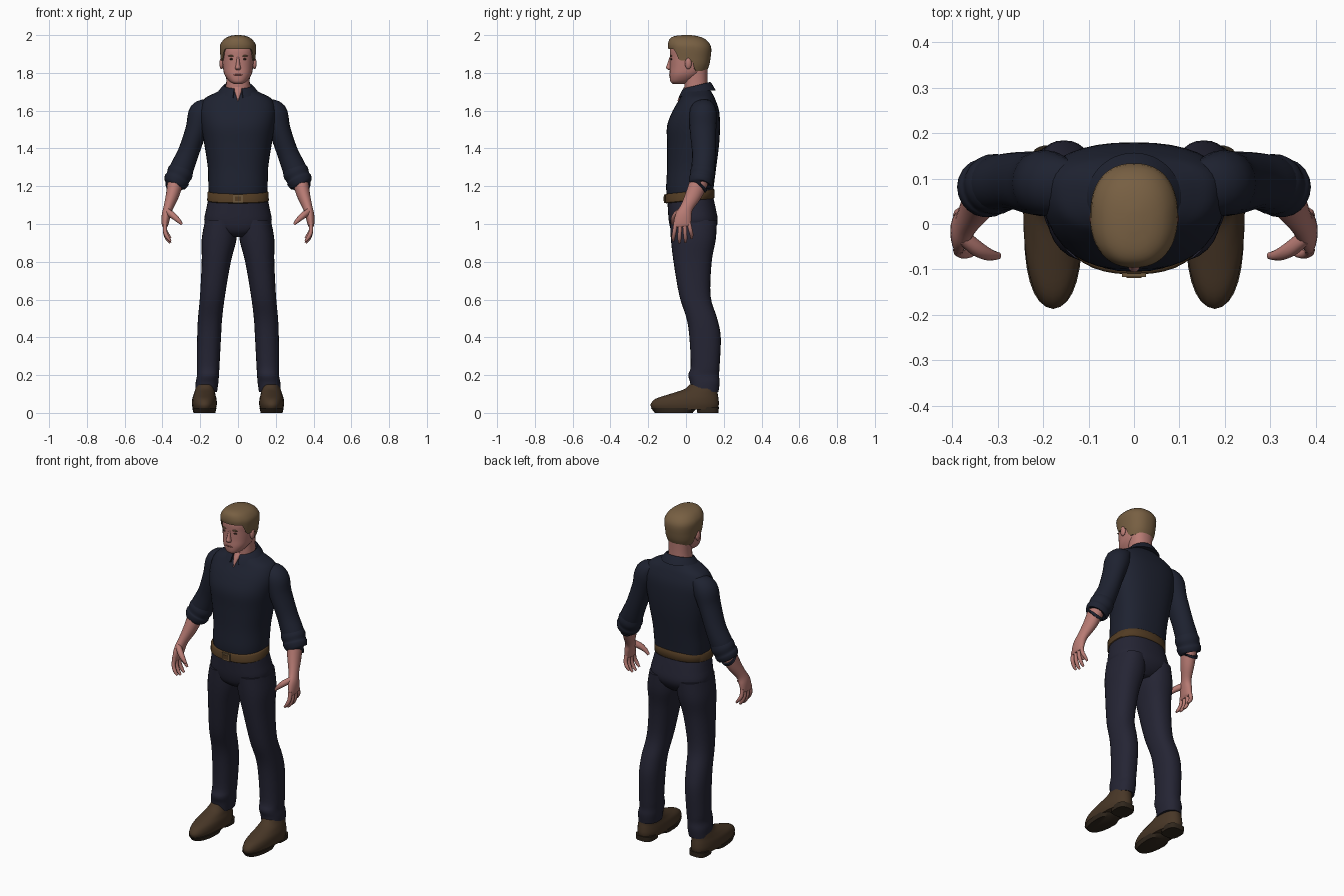
import bpy
import bmesh
from math import sin, cos, pi, radians, copysign
from mathutils import Vector

old = bpy.data.objects.get("Cube")
if old:
    bpy.data.objects.remove(old, do_unlink=True)


def material(name, *rgb):
    mat = bpy.data.materials.new(name)
    mat.use_nodes = True
    mat.diffuse_color = (*rgb, 1)
    mat.node_tree.nodes["Principled BSDF"].inputs["Base Color"].default_value = (*rgb, 1)
    return mat


SHIRT = material("navy shirt", .013, .016, .030)
TROUSERS = material("dark trousers", .018, .018, .034)
SKIN = material("skin", .48, .20, .175)
HAIR = material("light brown hair", .185, .115, .055)
BELT = material("belt leather", .085, .045, .017)
SHOE = material("shoe leather", .065, .038, .020)
SOLE = material("dark sole", .030, .020, .012)
BUCKLE = material("buckle brass", .15, .095, .045)
DARK = material("eye brown", .05, .025, .018)
LIPS = material("lips", .30, .09, .08)


def finish(name, bm, mat, angle=50):
    """Turn a bmesh into a smooth-shaded object with one colour."""
    bmesh.ops.recalc_face_normals(bm, faces=bm.faces)
    mesh = bpy.data.meshes.new(name)
    bm.to_mesh(mesh)
    bm.free()
    mesh.materials.append(mat)
    obj = bpy.data.objects.new(name, mesh)
    bpy.context.collection.objects.link(obj)
    bpy.ops.object.select_all(action="DESELECT")
    obj.select_set(True)
    bpy.context.view_layer.objects.active = obj
    bpy.ops.object.shade_smooth_by_angle(angle=radians(angle))
    return obj


def skin_rings(name, rings, mat, side=1):
    """Bridge a list of closed rings and cap both ends."""
    bm = bmesh.new()
    rows = [[bm.verts.new((p[0] * side, p[1], p[2])) for p in ring] for ring in rings]
    count = len(rows[0])
    for low, high in zip(rows, rows[1:]):
        for i in range(count):
            j = (i + 1) % count
            bm.faces.new((low[i], low[j], high[j], high[i]))
    bm.faces.new(rows[0])
    bm.faces.new(rows[-1])
    return finish(name, bm, mat)


def smooth(keys, steps=4):
    """Catmull-Rom interpolation through tuples of numbers."""
    keys = [Vector(k) for k in keys]
    padded = [keys[0]] + keys + [keys[-1]]
    result = []
    for a, b, c, d in zip(padded, padded[1:], padded[2:], padded[3:]):
        for s in range(steps):
            t = s / steps
            result.append(b + (c - a) * (t / 2)
                          + (a * 2 - b * 5 + c * 4 - d) * (t * t / 2)
                          + (b * 3 - a - c * 3 + d) * (t ** 3 / 2))
    return result + [keys[-1]]


def section(key, power=2.3, sides=28, mid=.5, slope=0):
    """Level rounded outline from height, centre x, half width, front y, back y."""
    z, cx, half, front, back = key
    cy = front + (back - front) * mid
    ring = []
    for i in range(sides):
        c, s = cos(2 * pi * i / sides), sin(2 * pi * i / sides)
        u = copysign(abs(c) ** (2 / power), c)
        v = copysign(abs(s) ** (2 / power), s)
        y = cy + v * (back - cy if s > 0 else cy - front)
        ring.append(Vector((cx + half * u, y, z + slope * y)))
    return ring


def stack(name, keys, mat, side=1, steps=4, **shape):
    return skin_rings(name, [section(k, **shape) for k in smooth(keys, steps)], mat, side)


def limb(name, keys, mat, side=1, steps=4, sides=20):
    """Tube whose rings stand square to a path of x, y, z and two radii."""
    path = smooth(keys, steps)
    rings = []
    for n, key in enumerate(path):
        ahead, behind = path[min(n + 1, len(path) - 1)], path[max(n - 1, 0)]
        along = Vector((ahead - behind)[:3]).normalized()
        across = Vector((1, 0, 0))
        across = (across - along * across.dot(along)).normalized()
        deep = along.cross(across)
        rings.append([Vector(key[:3]) + across * key[3] * cos(a) + deep * key[4] * sin(a)
                      for a in (2 * pi * i / sides for i in range(sides))])
    return skin_rings(name, rings, mat, side)


def blob(name, place, size, mat):
    bm = bmesh.new()
    bmesh.ops.create_uvsphere(bm, u_segments=14, v_segments=8, radius=1)
    for v in bm.verts:
        v.co = Vector(place) + Vector([a * b for a, b in zip(v.co, size)])
    return finish(name, bm, mat)


def box(name, place, size, mat):
    bm = bmesh.new()
    bmesh.ops.create_cube(bm, size=1)
    for v in bm.verts:
        v.co = Vector(place) + Vector([a * b for a, b in zip(v.co, size)])
    return finish(name, bm, mat, 30)


# Shirt body, hips and belt
stack("shirt_body", [
    (1.15, 0, .153, -.102, .142), (1.2, 0, .157, -.105, .147), (1.3, 0, .16, -.1, .16),
    (1.42, 0, .178, -.1, .175), (1.52, 0, .195, -.1, .18), (1.6, 0, .202, -.07, .175),
    (1.66, 0, .18, -.035, .155), (1.69, 0, .13, -.02, .14), (1.715, 0, .075, -.005, .125),
], SHIRT, mid=.6, sides=36, power=2.4)
stack("trouser_hips", [
    (.93, 0, .05, -.04, .11), (.96, 0, .13, -.075, .145), (1.01, 0, .177, -.09, .168),
    (1.08, 0, .168, -.096, .158), (1.15, 0, .153, -.1, .142),
], TROUSERS, sides=36, power=2.4)
stack("belt", [
    (1.12, 0, .158, -.106, .147), (1.124, 0, .163, -.111, .151),
    (1.165, 0, .162, -.111, .151), (1.17, 0, .156, -.106, .147),
], BELT, slope=.1, sides=36, power=2.4, steps=1)
box("belt_buckle", (0, -.111, 1.134), (.052, .012, .044), BUCKLE)
box("belt_buckle_centre", (0, -.115, 1.134), (.032, .008, .024), BELT)

# Collar: a folded band that opens at the throat
band = []
for step in range(-22, 23):
    turn = radians(step * 7.5)
    fore = (1 - cos(turn)) / 2
    top, bottom = 1.752 - .035 * fore, 1.708 - .042 * fore ** 3
    profile = [(0, bottom), (0, top - .006), (.005, top), (.012, top - .006), (.034, bottom)]
    band.append([((.07 + r) * sin(turn), .057 + (.066 + r) * cos(turn), z) for r, z in profile])
skin_rings("shirt_collar", band, SHIRT)

# Neck, throat and head
stack("neck", [(1.68, 0, .066, -.005, .115), (1.76, 0, .062, -.008, .113),
               (1.84, 0, .066, 0, .115)], SKIN)
stack("throat", [(1.65, 0, .003, -.046, 0), (1.69, 0, .018, -.03, .03),
                 (1.725, 0, .035, -.01, .05)], SKIN, sides=16)
stack("head", [
    (1.742, 0, .022, -.07, -.01), (1.755, 0, .046, -.083, .03), (1.79, 0, .071, -.087, .08),
    (1.83, 0, .08, -.085, .11), (1.88, 0, .084, -.085, .12), (1.93, 0, .086, -.084, .12),
    (1.97, 0, .066, -.06, .1), (1.985, 0, .03, -.02, .06),
], SKIN)
stack("nose", [(1.885, 0, .007, -.087, -.06), (1.845, 0, .011, -.1, -.06),
               (1.826, 0, .015, -.106, -.06), (1.815, 0, .011, -.092, -.06)], SKIN, sides=14)
blob("mouth", (0, -.083, 1.79), (.024, .007, .005), LIPS)
for label, side in (("left", 1), ("right", -1)):
    blob(label + "_eye", (side * .033, -.077, 1.873), (.014, .005, .005), DARK)
    blob(label + "_eyebrow", (side * .034, -.079, 1.89), (.02, .006, .004), HAIR)
    blob(label + "_ear", (side * .088, .012, 1.85), (.011, .018, .03), SKIN)

# Hair: a cap whose lower edge follows the hairline
cap = smooth([
    (1.8, 0, .076, -.088, .105), (1.84, 0, .088, -.089, .123), (1.88, 0, .092, -.091, .13),
    (1.92, 0, .096, -.093, .134), (1.95, 0, .094, -.096, .128), (1.98, 0, .072, -.086, .1),
    (1.995, 0, .042, -.06, .06), (2, 0, .012, -.015, .025),
], 6)


def cap_at(z):
    for low, high in zip(cap, cap[1:]):
        if z <= high[0]:
            return low.lerp(high, (z - low[0]) / (high[0] - low[0]))
    return cap[-1]


def ramp(value, start, end):
    t = min(max((value - start) / (end - start), 0), 1)
    return t * t * (3 - 2 * t)


def hairline(forward):
    return 1.81 + .055 * ramp(forward, -.35, -.05) + .062 * ramp(forward, .4, .75)


SEGMENTS, ROWS = 48, 14
hair_rows = []
for row in range(-1, ROWS + 1):
    ring = []
    for i in range(SEGMENTS):
        edge = hairline(-sin(2 * pi * i / SEGMENTS))
        z = edge + (2 - edge) * sin(max(row, 0) / ROWS * pi / 2)
        point = section(cap_at(z), sides=SEGMENTS)[i]
        if row < 0:
            point = Vector((point.x * .85, .02 + (point.y - .02) * .85, z))
        ring.append(point)
    hair_rows.append(ring)
skin_rings("hair", hair_rows, HAIR)

# Limbs, built for each side
for label, side in (("left_", 1), ("right_", -1)):
    stack(label + "trouser_leg", [
        (1.02, .09, .084, -.085, .163), (.92, .1, .092, -.08, .158), (.8, .115, .077, -.066, .136),
        (.62, .135, .066, -.035, .13), (.5, .148, .064, .003, .165), (.4, .153, .063, .018, .184),
        (.25, .158, .06, .025, .178), (.2, .159, .058, .012, .175), (.16, .164, .06, .022, .178),
        (.11, .168, .057, .025, .172),
    ], TROUSERS, side)

    # Shoe with a thin front sole and a heel
    stack(label + "shoe", [
        (.018, .178, .06, -.178, .168), (.045, .178, .066, -.187, .174), (.075, .178, .064, -.16, .172),
        (.1, .177, .057, -.085, .168), (.125, .174, .052, -.01, .166), (.15, .17, .05, .02, .162),
    ], SHOE, side, mid=.6, power=2.2)
    stack(label + "shoe_sole", [(0, .178, .058, -.165, .035), (.025, .178, .064, -.185, .06)],
          SOLE, side, mid=.7, steps=1)
    stack(label + "shoe_heel", [(0, .178, .052, .06, .172), (.03, .178, .054, .055, .174)],
          SOLE, side, steps=1, power=3)

    # Sleeve and rolled cuff
    limb(label + "sleeve", [
        (.14, .085, 1.63, .035, .055), (.19, .09, 1.59, .068, .072), (.22, .09, 1.5, .058, .07),
        (.262, .095, 1.38, .056, .063), (.3, .09, 1.29, .063, .062), (.325, .08, 1.235, .056, .057),
    ], SHIRT, side)
    limb(label + "sleeve_cuff", [
        (.293, .092, 1.3, .06, .06), (.306, .088, 1.272, .069, .067), (.318, .083, 1.246, .064, .063),
        (.324, .08, 1.233, .068, .066), (.334, .074, 1.21, .06, .06), (.335, .074, 1.208, .045, .048),
    ], SHIRT, side, steps=3)

    # Forearm, palm, fingers and thumb
    limb(label + "forearm_and_palm", [
        (.325, .08, 1.25, .045, .05), (.345, .043, 1.16, .036, .044), (.368, .005, 1.09, .026, .034),
        (.38, -.012, 1.045, .024, .043), (.386, -.02, 1, .018, .046), (.387, -.02, .985, .012, .042),
    ], SKIN, side)
    for n, finger in enumerate(("index", "middle", "ring", "little")):
        y, fan = -.054 + .023 * n, (n - 1.4) * .009
        drop = (.01, 0, .003, .024)[n]
        limb(label + finger + "_finger", [
            (.386, y, 1.005, .012, .012), (.386, y + fan * .6, .955 + drop / 2, .011, .011),
            (.373, y + fan, .92 + drop, .01, .01), (.357, y + fan, .9 + drop, .006, .006),
        ], SKIN, side, steps=3, sides=10)
    limb(label + "thumb", [
        (.375, -.03, 1.065, .016, .02), (.345, -.055, 1.045, .017, .018),
        (.317, -.068, 1.02, .013, .013), (.297, -.07, .998, .006, .007),
    ], SKIN, side, steps=3, sides=10)
